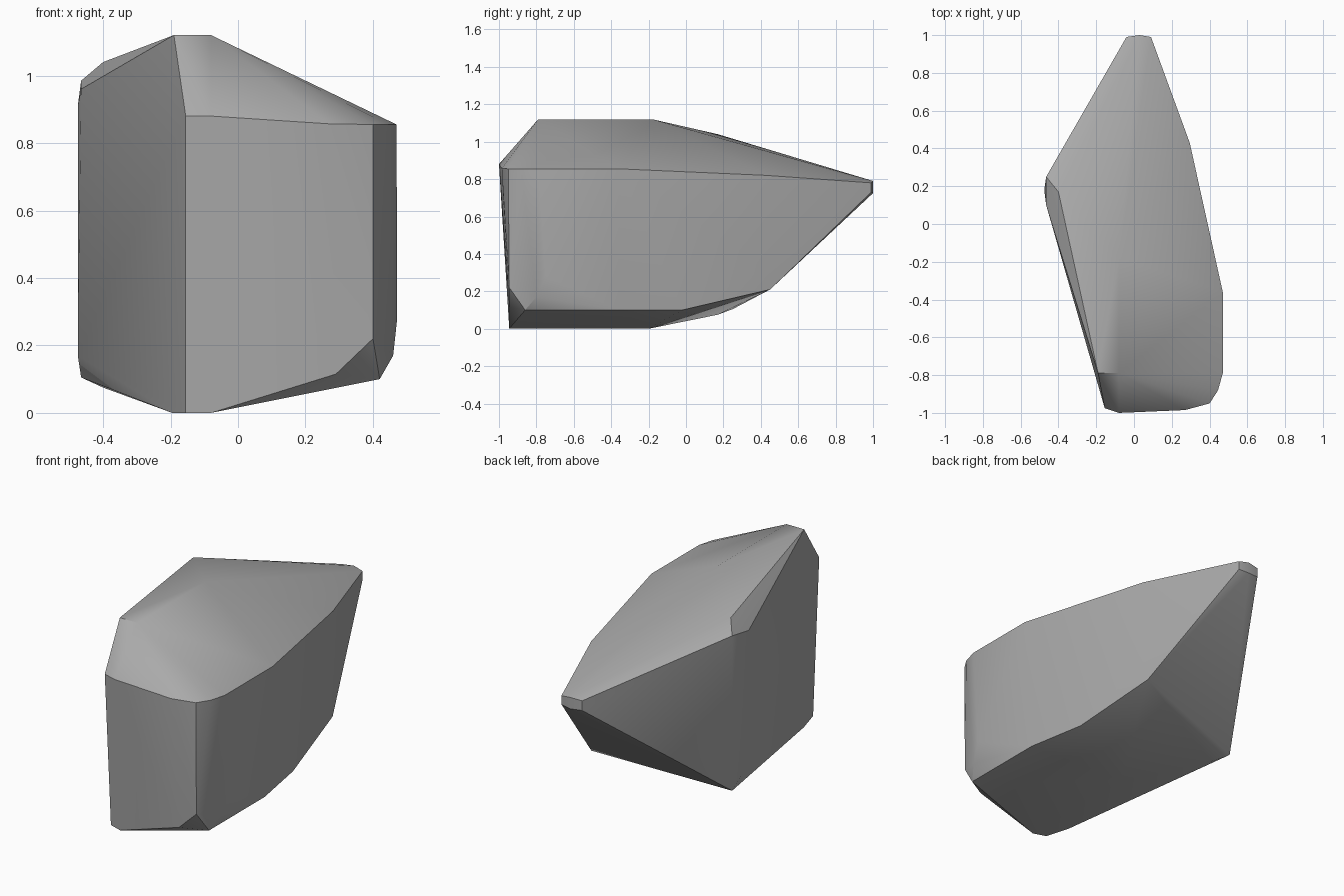
import bpy
import bmesh
from math import radians

cube = bpy.data.objects.get("Cube")
if cube:
    bpy.data.objects.remove(cube, do_unlink=True)

# Plain grey stone
stone = bpy.data.materials.new("grey_stone")
stone.use_nodes = True
grey = (0.4, 0.4, 0.4, 1)
stone.diffuse_color = grey
stone.node_tree.nodes["Principled BSDF"].inputs["Base Color"].default_value = grey

# Corners of the boulder, grouped by region
crest = [(-.19, -.79, 1.12), (-.08, -.79, 1.12), (-.08, -.18, 1.12), (-.4, .17, 1.04)]
upper_rim = [(-.155, -.975, .88), (-.08, -1, .88), (.27, -.985, .857), (.4, -.95, .855),
             (.445, -.88, .855), (.47, -.79, .855), (.47, -.36, .855), (.295, .43, .82)]
right_edge = [(-.465, .25, .985), (-.475, .18, .91), (-.475, .18, .17), (-.465, .25, .105),
              (-.465, .1, .96), (-.4, .17, .075)]
pointed_end = [(-.04, .99, .785), (.03, 1, .79), (.09, .99, .78),
               (-.04, .99, .73), (.03, 1, .725), (.09, .99, .73)]
lower_rim = [(.29, -.945, .115), (.4, -.945, .22), (.42, -.86, .1), (.46, -.8, .17),
             (.472, -.75, .28), (.42, -.36, .1), (.36, -.02, .1), (.295, .43, .32),
             (.28, .45, .21)]
base = [(-.195, -.78, 0), (-.155, -.92, 0), (-.08, -.945, 0), (-.08, -.2, 0)]

# Faceted boulder wrapped around its corners
bm = bmesh.new()
for corner in crest + upper_rim + right_edge + pointed_end + lower_rim + base:
    bm.verts.new(corner)
hull = bmesh.ops.convex_hull(bm, input=bm.verts)
loose = [v for v in bm.verts if not v.link_faces]
bmesh.ops.delete(bm, geom=loose, context='VERTS')
bmesh.ops.recalc_face_normals(bm, faces=bm.faces)

mesh = bpy.data.meshes.new("boulder")
bm.to_mesh(mesh)
bm.free()
mesh.materials.append(stone)
boulder = bpy.data.objects.new("boulder", mesh)
bpy.context.collection.objects.link(boulder)

# Soft facets with crisp main ridges
bpy.ops.object.select_all(action='DESELECT')
boulder.select_set(True)
bpy.context.view_layer.objects.active = boulder
bpy.ops.object.shade_smooth_by_angle(angle=radians(30))
